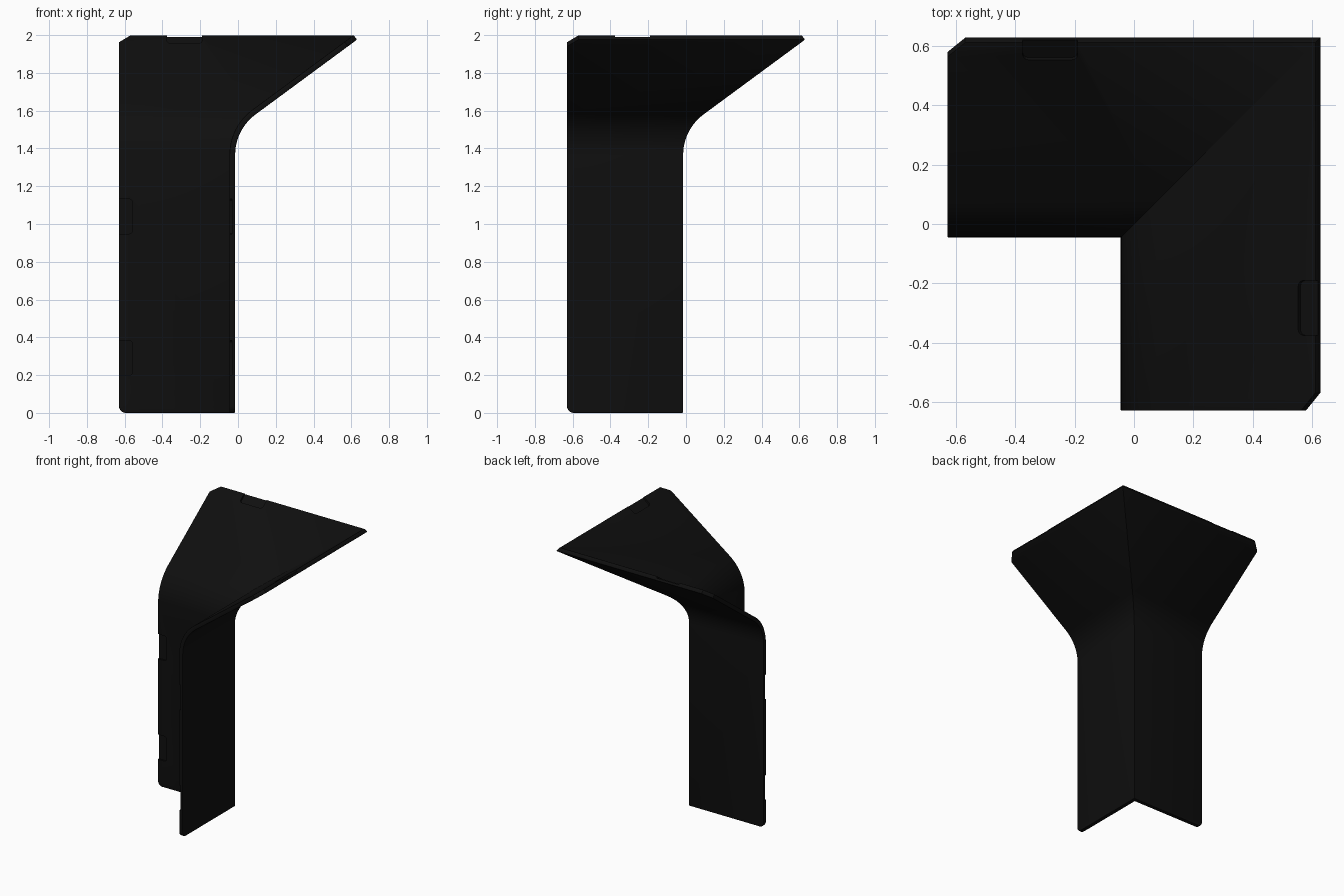
import bpy, bmesh
from math import sin, cos, atan
from mathutils import Matrix, Vector

if "Cube" in bpy.data.objects:
    bpy.data.objects.remove(bpy.data.objects["Cube"])

HALF = 0.63          # half width of the piece
THICK = 0.03         # sheet thickness
WALL = -0.015        # outer face of the upright walls
RADIUS = 0.265       # bend radius on the outer face
SLOPE = atan(0.737)  # flare angle above horizontal
TURN = 1.5708 - SLOPE
TIP_Z = 2 - THICK * cos(SLOPE)
STEPS = 12

black = bpy.data.materials.new("matte_black")
black.use_nodes = True
black.diffuse_color = (0.0048, 0.0048, 0.0048, 1)
black.node_tree.nodes["Principled BSDF"].inputs["Base Color"].default_value = black.diffuse_color


def make_object(name, bm):
    bmesh.ops.recalc_face_normals(bm, faces=bm.faces)
    mesh = bpy.data.meshes.new(name)
    bm.to_mesh(mesh)
    bm.free()
    obj = bpy.data.objects.new(name, mesh)
    bpy.context.collection.objects.link(obj)
    mesh.materials.append(black)
    return obj


# Sheet profile: upright wall, bend, outward flare, as (offset, height)
bend_x = WALL + RADIUS
arc_end_x = bend_x - RADIUS * cos(TURN)
bend_z = TIP_Z - (HALF - arc_end_x) * 0.737 - RADIUS * sin(TURN)


def profile(offset):
    r = RADIUS + offset
    pts = [(WALL - offset, 0)]
    for i in range(STEPS + 1):
        t = TURN * i / STEPS
        pts.append((bend_x - r * cos(t), bend_z + r * sin(t)))
    pts.append((HALF - offset * sin(SLOPE), TIP_Z + offset * cos(SLOPE)))
    return pts


# Two arms swept from end to mitre to end
bm = bmesh.new()
stations = (lambda u: (-HALF, u), lambda u: (u, u), lambda u: (u, -HALF))
grid = [[[bm.verts.new((*place(u), z)) for u, z in profile(o)] for o in (0, THICK)]
        for place in stations]
last = STEPS + 2
for a, b in zip(grid, grid[1:]):
    for side in (0, 1):
        for i in range(last):
            bm.faces.new((a[side][i], a[side][i + 1], b[side][i + 1], b[side][i]))
    for i in (0, last):
        bm.faces.new((a[0][i], a[1][i], b[1][i], b[0][i]))
for s in (grid[0], grid[2]):
    for i in range(last):
        bm.faces.new((s[0][i], s[0][i + 1], s[1][i + 1], s[1][i]))
bmesh.ops.recalc_face_normals(bm, faces=bm.faces)

# Rounded lower corners and chamfered flare corners
low = [bm.edges.get((s[0][0], s[1][0])) for s in (grid[0], grid[2])]
high = [bm.edges.get((s[0][last], s[1][last])) for s in (grid[0], grid[2])]
bmesh.ops.bevel(bm, geom=low, offset=0.035, segments=5, profile=0.5, affect='EDGES')
bmesh.ops.bevel(bm, geom=high, offset=0.06, segments=1, profile=0.5, affect='EDGES')

# Softened rim
rim = [e for e in bm.edges if e.calc_face_angle(0) > 1.1
       and any(abs(v.co.x - v.co.y) > 0.001 for v in e.verts)]
bmesh.ops.bevel(bm, geom=rim, offset=0.004, segments=2, profile=0.5, affect='EDGES')
guard = make_object("corner_guard", bm)


# Shallow rounded pockets along the free edges, on the inner face
def pocket(bm, matrix):
    part = bmesh.new()
    bmesh.ops.create_cube(part, size=1, matrix=Matrix.Diagonal((0.185, 0.145, 0.026, 1)))
    upright = [e for e in part.edges if abs(e.verts[0].co.z - e.verts[1].co.z) > 0.01]
    bmesh.ops.bevel(part, geom=upright, offset=0.02, segments=3, profile=0.5, affect='EDGES')
    part.transform(matrix)
    mesh = bpy.data.meshes.new("pocket")
    part.to_mesh(mesh)
    part.free()
    bm.from_mesh(mesh)
    bpy.data.meshes.remove(mesh)


swap = Matrix(((0, 1, 0, 0), (1, 0, 0, 0), (0, 0, 1, 0), (0, 0, 0, 1)))
lay_on_wall = Matrix(((0, 1, 0, 0), (0, 0, 1, 0), (1, 0, 0, 0), (0, 0, 0, 1)))
places = [Matrix.Translation((-HALF, WALL - THICK, z)) @ lay_on_wall for z in (0.29, 1.04)]
places.append(Matrix.Translation((-0.283, *profile(THICK)[-1])) @ Matrix.Rotation(SLOPE, 4, 'X'))
bm = bmesh.new()
for m in places:
    pocket(bm, m)
    pocket(bm, swap @ m)
cutter = make_object("pocket_cutter", bm)
cutter.hide_render = True

cut = guard.modifiers.new("pockets", 'BOOLEAN')
cut.operation = 'DIFFERENCE'
cut.solver = 'EXACT'
cut.object = cutter
bpy.ops.object.select_all(action='DESELECT')
guard.select_set(True)
bpy.context.view_layer.objects.active = guard
bpy.ops.object.modifier_apply(modifier=cut.name)
bpy.data.objects.remove(cutter)
bpy.ops.object.shade_smooth_by_angle(angle=0.5)
